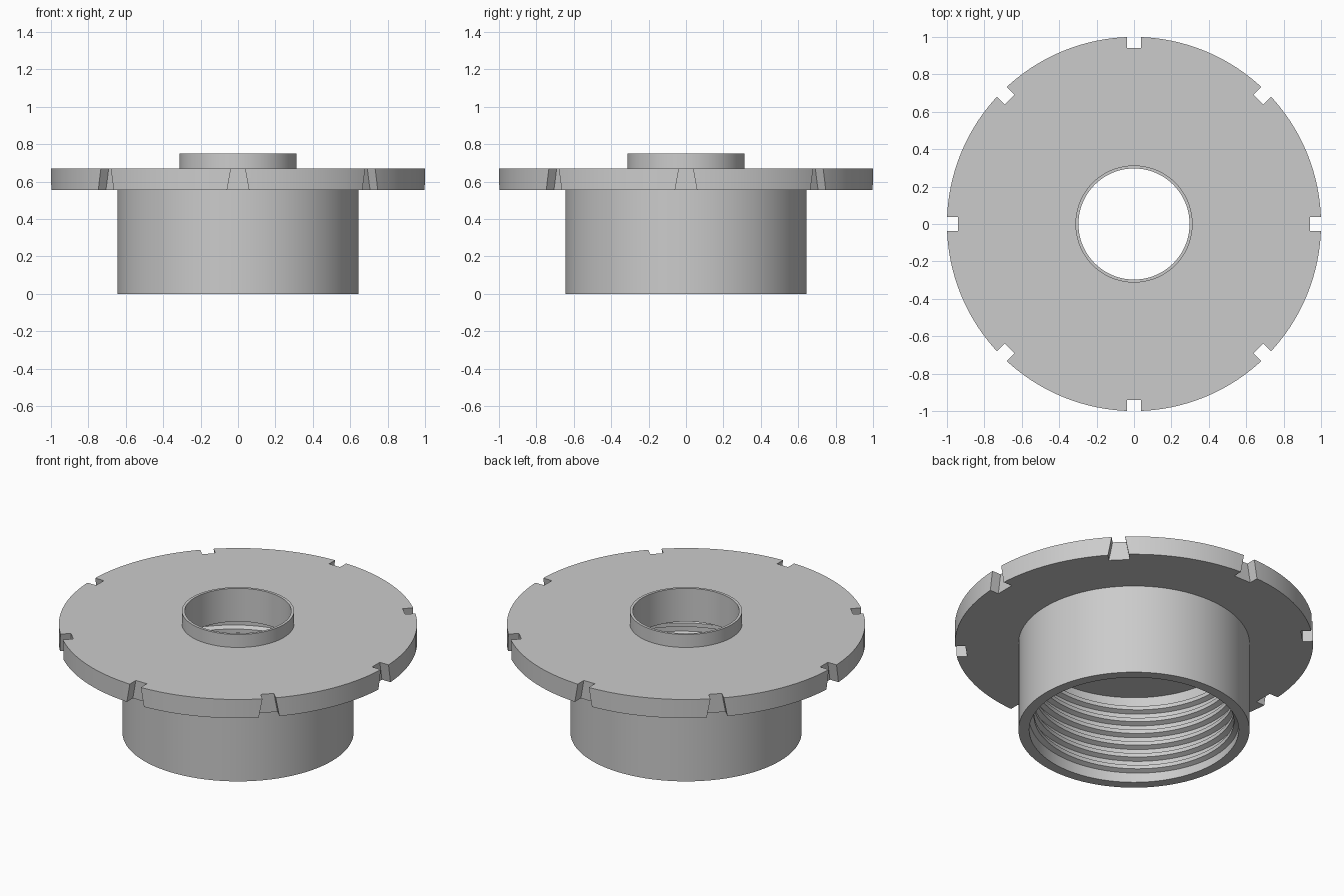
import bpy, bmesh, math
from mathutils import Matrix

if "Cube" in bpy.data.objects:
    bpy.data.objects.remove(bpy.data.objects["Cube"], do_unlink=True)

GREY = (0.6, 0.6, 0.6, 1)
grey = bpy.data.materials.new("plain grey")
grey.use_nodes = True
grey.diffuse_color = GREY
grey.node_tree.nodes["Principled BSDF"].inputs["Base Color"].default_value = GREY


def finish(bm, name):
    bmesh.ops.recalc_face_normals(bm, faces=bm.faces)
    mesh = bpy.data.meshes.new(name)
    bm.to_mesh(mesh)
    bm.free()
    mesh.materials.append(grey)
    obj = bpy.data.objects.new(name, mesh)
    bpy.context.collection.objects.link(obj)
    return obj


def activate(obj):
    bpy.ops.object.select_all(action='DESELECT')
    obj.select_set(True)
    bpy.context.view_layer.objects.active = obj


def bridge(bm, rings, closed):
    # Join neighbouring cross-sections with quads
    count = len(rings[0])
    for i in range(len(rings) if closed else len(rings) - 1):
        a, b = rings[i], rings[(i + 1) % len(rings)]
        for j in range(count):
            k = (j + 1) % count
            bm.faces.new((a[j], b[j], b[k], a[k]))


def section(bm, points, angle):
    c, s = math.cos(angle), math.sin(angle)
    return [bm.verts.new((r * c, r * s, z)) for r, z in points]


# Flanged body: sleeve, wide flange and collar in one turned profile
SEG = 128
BORE, CEILING = 0.585, 0.545
profile = [(0.645, 0), (0.645, 0.555), (1, 0.555), (1, 0.67), (0.313, 0.67),
           (0.313, 0.75), (0.297, 0.75), (0.297, CEILING), (BORE, CEILING), (BORE, 0)]
bm = bmesh.new()
bridge(bm, [section(bm, profile, math.tau * i / SEG) for i in range(SEG)], True)
body = finish(bm, "flanged_body")

# Eight flared rim notches, wider at the underside
bm = bmesh.new()
for i in range(8):
    turn = Matrix.Rotation(math.tau * i / 8, 4, 'Z')
    made = bmesh.ops.create_cube(bm, size=1)["verts"]
    for v in made:
        low = v.co.z < 0
        v.co.x = 0.94 if v.co.x < 0 else 1.1
        v.co.y = math.copysign(0.062 if low else 0.034, v.co.y)
        v.co.z = 0.535 if low else 0.69
    bmesh.ops.transform(bm, matrix=turn, verts=made)
cutter = finish(bm, "notch_cutter")
cutter.hide_render = True

activate(body)
cut = body.modifiers.new("notches", 'BOOLEAN')
cut.operation = 'DIFFERENCE'
cut.solver = 'EXACT'
cut.object = cutter
bpy.ops.object.modifier_apply(modifier=cut.name)
bpy.data.objects.remove(cutter, do_unlink=True)
bpy.ops.object.shade_smooth_by_angle(angle=math.radians(25))

# Internal helical thread, fading into the bore at both ends
PITCH, TURNS, STEPS = 0.076, 6.3, 96
bm = bmesh.new()
rings = []
total = int(TURNS * STEPS)
for i in range(total + 1):
    z = 0.035 + PITCH * i / STEPS
    fade = min(1, i / 12, (total - i) / 12)
    crest = BORE - 0.001 - 0.026 * fade
    rings.append(section(bm, [(BORE + 0.004, z - 0.026), (crest, z - 0.012),
                              (crest, z + 0.012), (BORE + 0.004, z + 0.026)],
                         math.tau * i / STEPS))
bridge(bm, rings, False)
for end in (rings[0], rings[-1]):
    bm.faces.new(end)
thread = finish(bm, "internal_thread")
activate(thread)
bpy.ops.object.shade_smooth_by_angle(angle=math.radians(25))
